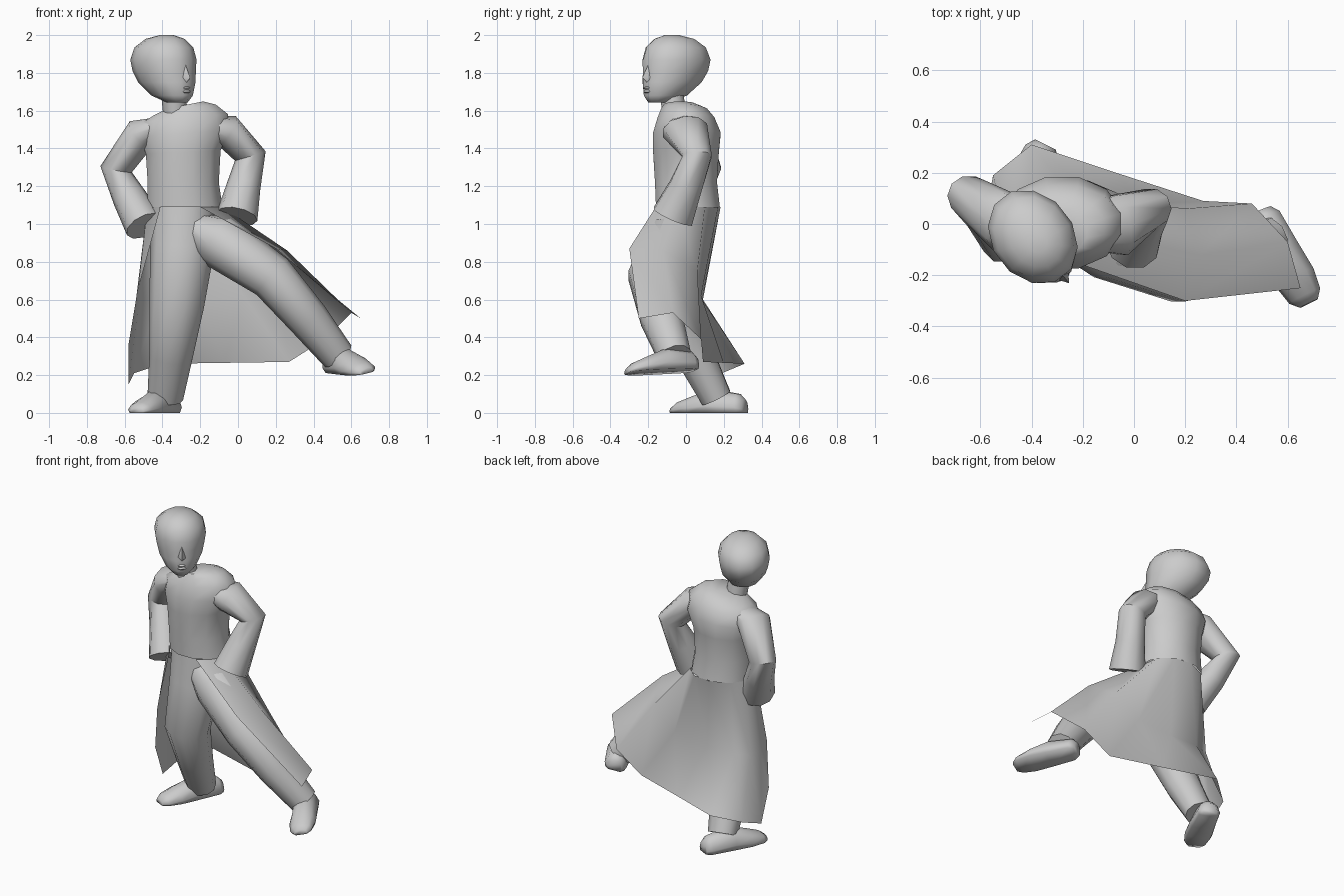
import bpy, bmesh, math
from mathutils import Vector as V


def finish(name, bm, angle=50):
    bmesh.ops.recalc_face_normals(bm, faces=bm.faces)
    me = bpy.data.meshes.new(name)
    bm.to_mesh(me)
    bm.free()
    ob = bpy.data.objects.new(name, me)
    bpy.context.collection.objects.link(ob)
    bpy.ops.object.select_all(action='DESELECT')
    ob.select_set(True)
    bpy.context.view_layer.objects.active = ob
    bpy.ops.object.shade_smooth_by_angle(angle=math.radians(angle))
    return ob


def loft(name, rings, closed=True, start=True, end=True, angle=50):
    bm = bmesh.new()
    rows = [[bm.verts.new(p) for p in r] for r in rings]
    n = len(rows[0])
    for a, b in zip(rows, rows[1:]):
        for i in range(n if closed else n - 1):
            j = (i + 1) % n
            bm.faces.new((a[i], a[j], b[j], b[i]))
    if start:
        bm.faces.new(rows[0])
    if end:
        bm.faces.new(rows[-1])
    return finish(name, bm, angle)


def ring(c, axis, a, b, n=10, ref=(0, 1, 0)):
    # ellipse around an axis: a along ref, b across it
    axis = V(axis).normalized()
    u = V(ref)
    u = (u - axis * u.dot(axis)).normalized()
    v = axis.cross(u)
    return [V(c) + u * a * math.cos(t) + v * b * math.sin(t)
            for t in (2 * math.pi * (i + .5) / n for i in range(n))]


def tube(name, pts, n=10, start=False, end=True):
    # pts: (x, y, z, depth radius, width radius)
    cs = [V(p[:3]) for p in pts]
    rings = []
    for i, p in enumerate(pts):
        axis = cs[min(i + 1, len(cs) - 1)] - cs[max(i - 1, 0)]
        rings.append(ring(cs[i], axis, p[3], p[4], n))
    return loft(name, rings, start=start, end=end)


# Torso of the coat, shoulders tilted towards the raised leg, open at the waist
torso = [(-.28, .01, 1.09, .175, .205, 0), (-.29, .0, 1.22, .17, .195, 0),
         (-.29, .0, 1.38, .18, .205, -.05), (-.28, .005, 1.48, .185, .245, -.08),
         (-.28, .0, 1.56, .155, .235, -.1), (-.28, -.01, 1.605, .125, .17, -.17),
         (-.28, -.03, 1.63, .09, .1, -.2)]
loft("coat_torso", [ring((x, y, z), (t, 0, 1), a, b, 12) for x, y, z, a, b, t in torso],
     start=False)

# Open flared skirt of the coat: waist, middle and hem curves
waist = [(-.2, -.16, 1.09), (-.08, -.05, 1.09), (-.1, .1, 1.09), (-.18, .17, 1.09),
         (-.3, .183, 1.09), (-.42, .13, 1.09), (-.48, .05, 1.09), (-.48, -.05, 1.09),
         (-.41, -.135, 1.09)]
middle = [(.2, -.3, .87), (.26, -.12, .86), (.2, .06, .75), (.03, .08, .62),
          (-.22, .085, .6), (-.42, .09, .6), (-.52, .06, .6), (-.54, -.02, .6),
          (-.53, -.1, .65)]
hem = [(.65, -.25, .5), (.6, -.07, .53), (.46, .08, .39), (.27, .09, .27),
       (-.07, .2, .265), (-.4, .31, .26), (-.55, .19, .21), (-.58, .03, .15),
       (-.58, -.05, .36)]
loft("coat_skirt", [waist, middle, hem], closed=False, start=False, end=False, angle=80)

# Sleeves with hands tucked at the hips
tube("left_sleeve", [(-.2, -.01, 1.53, .09, .05), (-.06, -.005, 1.495, .125, .09),
                     (.065, .06, 1.36, .08, .085), (.03, 0, 1.2, .09, .09),
                     (-.005, -.07, 1.04, .115, .11)], 10)
tube("right_sleeve", [(-.4, .0, 1.53, .09, .04), (-.51, .01, 1.48, .12, .09),
                      (-.645, .11, 1.29, .08, .085), (-.575, .04, 1.14, .09, .09),
                      (-.495, -.05, .99, .115, .105)], 10)

# Trouser legs
tube("standing_leg", [(-.29, .0, 1.1, .15, .17), (-.295, -.03, .87, .135, .17),
                      (-.325, -.07, .57, .13, .145), (-.355, .05, .3, .105, .115),
                      (-.385, .16, .08, .085, .095)])
tube("raised_leg", [(-.27, -.02, 1.0, .1, .07), (-.1, -.08, .91, .14, .145),
                    (.18, -.18, .72, .13, .125), (.37, -.13, .5, .115, .11),
                    (.53, -.06, .3, .09, .09)])


# Shoes: flat sole with a domed upper, lofted from heel to toe
def shoe(name, heel, toe, up):
    heel, toe, up = V(heel), V(toe), V(up).normalized()
    side = (toe - heel).normalized().cross(up)
    rings = []
    for t, w, h in [(0, .045, .07), (.08, .07, .1), (.45, .08, .125),
                    (.72, .085, .085), (.92, .07, .055), (1, .04, .03)]:
        c = heel.lerp(toe, t)
        prof = [(-.85, 0), (.85, 0), (1, .3), (.75, .75), (.3, 1),
                (-.3, 1), (-.75, .75), (-1, .3)]
        rings.append([c + side * w * p + up * h * q for p, q in prof])
    loft(name, rings, angle=75)


shoe("standing_shoe", (-.345, .31, 0), (-.535, -.07, 0), (0, 0, 1))
shoe("raised_shoe", (.5, .05, .225), (.685, -.31, .21), (-.25, 0, 1))

# Neck
tube("neck", [(-.33, -.06, 1.57, .065, .065), (-.345, -.08, 1.72, .065, .065)])

# Head turned towards the raised leg
turn = math.radians(38)
fwd = V((math.sin(turn), -math.cos(turn), 0))
side = V((math.cos(turn), math.sin(turn), 0))
mid = V((-.395, -.05, 0))
prof = [(.12, .06, .05, 1.643), (.075, .13, .095, 1.68), (.03, .175, .135, 1.75),
        (.007, .193, .15, 1.81), (-.0, .198, .16, 1.87), (.005, .172, .145, 1.935),
        (.015, .115, .095, 1.98), (.03, .04, .035, 2.0)]
loft("head", [ring(mid + fwd * f + V((0, 0, z)), (0, 0, 1), a, b, 12, fwd)
              for f, a, b, z in prof], angle=65)

# Nose and lips
nose = []
for z, w, f in [(1.845, .03, .19), (1.775, .055, .23), (1.75, .05, .2)]:
    c = mid + V((0, 0, z))
    nose.append([c + fwd * .15 - side * w, c + fwd * f, c + fwd * .15 + side * w])
loft("nose", nose)
loft("lips", [ring(mid + fwd * .188 + V((0, 0, z)), (0, 0, 1), a, b, 8, fwd)
              for z, a, b in [(1.69, .01, .025), (1.70, .022, .035),
                              (1.71, .014, .03), (1.72, .022, .032), (1.73, .01, .02)]])
